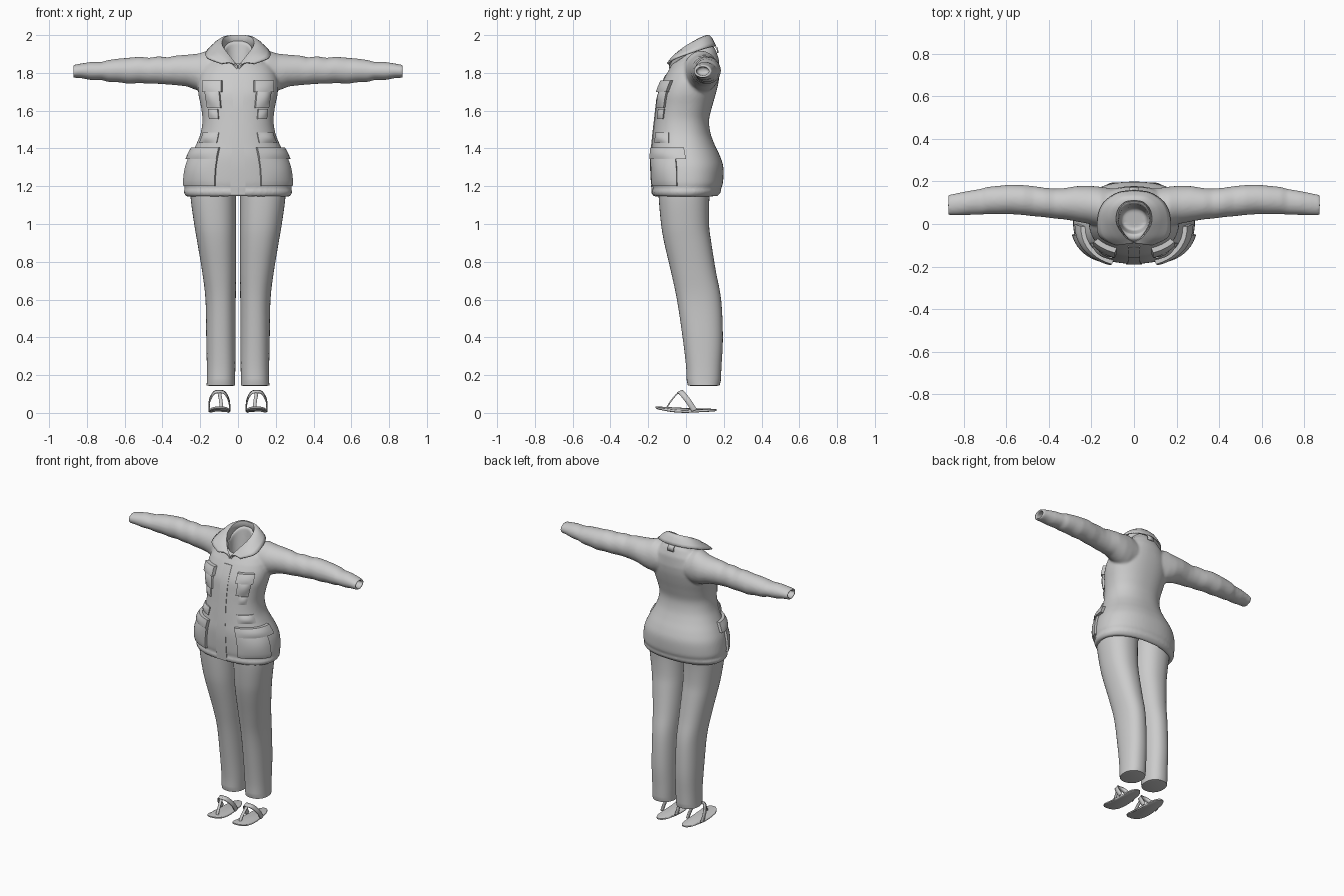
import bpy, bmesh, math
from mathutils import Vector

if "Cube" in bpy.data.objects:
    bpy.data.objects.remove(bpy.data.objects["Cube"])

cloth = bpy.data.materials.new("grey cloth")
cloth.diffuse_color = (0.6, 0.6, 0.6, 1)
cloth.use_nodes = True
cloth.node_tree.nodes["Principled BSDF"].inputs["Base Color"].default_value = cloth.diffuse_color


def make(name, bm, mirror=False, thick=0, angle=50):
    bmesh.ops.recalc_face_normals(bm, faces=bm.faces)
    me = bpy.data.meshes.new(name)
    bm.to_mesh(me)
    bm.free()
    ob = bpy.data.objects.new(name, me)
    bpy.context.collection.objects.link(ob)
    me.materials.append(cloth)
    if thick:
        m = ob.modifiers.new("thickness", 'SOLIDIFY')
        m.thickness, m.offset = thick, 0
    if mirror:
        ob.modifiers.new("mirror", 'MIRROR')
    bpy.context.view_layer.objects.active = ob
    ob.select_set(True)
    bpy.ops.object.shade_smooth_by_angle(angle=math.radians(angle))
    ob.select_set(False)
    return ob


def loft(bm, rings, closed=True, caps=True):
    rows = [[bm.verts.new(p) for p in r] for r in rings]
    n = len(rows[0])
    for a, b in zip(rows, rows[1:]):
        for i in range(n if closed else n - 1):
            j = (i + 1) % n
            bm.faces.new((a[i], a[j], b[j], b[i]))
    if caps:
        bm.faces.new(rows[0])
        bm.faces.new(rows[-1])


def spow(v, e):
    return math.copysign(abs(v) ** e, v)


def oval(a, n):
    return spow(math.cos(a), 2 / n), spow(math.sin(a), 2 / n)


def curve(pts, steps):
    """Catmull-Rom through tuples of any length."""
    out = []
    for i in range(len(pts) - 1):
        p0, p1, p2, p3 = (pts[max(0, min(len(pts) - 1, i + k))] for k in (-1, 0, 1, 2))
        for s in range(steps):
            t = s / steps
            out.append(tuple(0.5 * (2 * b + (c - a) * t + (2 * a - 5 * b + 4 * c - d) * t * t
                                    + (3 * b - a - 3 * c + d) * t ** 3)
                             for a, b, c, d in zip(p0, p1, p2, p3)))
    return out + [tuple(pts[-1])]


# Jacket body: z, half width, front y, back y
BODY = [(1.145, .275, -.172, .165), (1.17, .288, -.182, .185), (1.19, .281, -.176, .186),
        (1.22, .286, -.182, .196), (1.30, .275, -.186, .198), (1.36, .252, -.186, .18),
        (1.42, .222, -.18, .152), (1.48, .198, -.174, .13), (1.55, .188, -.166, .122),
        (1.62, .196, -.158, .138), (1.69, .21, -.148, .158), (1.75, .212, -.125, .172),
        (1.80, .20, -.1, .178)]
BODY = curve(BODY, 4)


def body_point(z, a, off=0.0):
    for r, s in zip(BODY, BODY[1:]):
        if z <= s[0]:
            break
    t = max(0, min(1, (z - r[0]) / (s[0] - r[0])))
    w, f, b = (r[k] + (s[k] - r[k]) * t for k in (1, 2, 3))
    c, sn = oval(a, 2.25)
    p = Vector((w * c, (f + b) / 2 + (b - f) / 2 * sn, z))
    return p + Vector((math.cos(a), math.sin(a), 0)) * off


def tilted(hw, yf, yb, zf, zb, n=64):
    out = []
    for i in range(n):
        c, s = oval(2 * math.pi * i / n, 2.1)
        t = (s + 1) / 2
        out.append((hw * c, yf + (yb - yf) * t, zf + (zb - zf) * t))
    return out


# Jacket: hollow hem, body, neck rim and neck hole
bm = bmesh.new()
rings = [tilted(.24, -.14, .15, 1.23, 1.23), tilted(.255, -.155, .15, 1.145, 1.145)]
rings += [[body_point(r[0], 2 * math.pi * i / 64) for i in range(64)] for r in BODY]
rings += [tilted(*r) for r in ((.178, -.085, .175, 1.825, 1.87), (.14, -.078, .158, 1.84, 1.92),
                               (.105, -.076, .138, 1.845, 1.95), (.088, -.068, .115, 1.85, 1.975),
                               (.072, -.048, .095, 1.85, 1.965), (.06, -.03, .075, 1.76, 1.78))]
loft(bm, rings)
# Sleeves with open cuffs: x, low z, high z, front y, back y
ARM = [(.09, 1.70, 1.90, -.02, .165), (.16, 1.69, 1.918, -.015, .175), (.21, 1.705, 1.902, 0, .18),
       (.27, 1.728, 1.896, .012, .178), (.33, 1.735, 1.892, .022, .168), (.37, 1.738, 1.882, .025, .166),
       (.42, 1.742, 1.888, .032, .17), (.47, 1.742, 1.88, .036, .178), (.52, 1.746, 1.886, .042, .183),
       (.58, 1.742, 1.88, .046, .185), (.63, 1.75, 1.876, .046, .18), (.69, 1.752, 1.868, .046, .174),
       (.72, 1.762, 1.858, .044, .165), (.78, 1.762, 1.858, .042, .155), (.83, 1.772, 1.85, .04, .145),
       (.873, 1.774, 1.842, .04, .136), (.872, 1.786, 1.83, .054, .122), (.82, 1.788, 1.834, .056, .125)]
for side in (1, -1):
    loft(bm, [[(side * x, (f + b) / 2 + (b - f) / 2 * math.cos(a), (lo + hi) / 2 + (hi - lo) / 2 * math.sin(a))
               for a in (2 * math.pi * i / 32 for i in range(32))] for x, lo, hi, f, b in ARM])
jacket = make("jacket", bm)
m = jacket.modifiers.new("fuse", 'REMESH')
m.mode, m.voxel_size, m.use_smooth_shade = 'VOXEL', 0.008, True
m = jacket.modifiers.new("soften", 'SMOOTH')
m.factor, m.iterations = 0.5, 6


# Panels that follow the jacket surface
def panel(name, x0, x1, z0, z1, off, bulge=0.0, mirror=True, n=10):
    def angle_at(x, z):
        best = min(range(91), key=lambda k: abs(body_point(z, -math.pi * k / 90).x - x))
        return -math.pi * best / 90
    zm = (z0 + z1) / 2
    a0, a1 = angle_at(x0, zm), angle_at(x1, zm)
    steps = [0] + [k / n for k in range(n + 1)] + [1]
    rows = []
    for j, v in enumerate(steps):
        row = []
        for i, u in enumerate(steps):
            edge = i in (0, n + 2) or j in (0, n + 2)
            o = -.012 if edge else off + bulge * math.sin(math.pi * u) * math.sin(math.pi * v)
            row.append(body_point(z0 + (z1 - z0) * v, a0 + (a1 - a0) * u, o))
        rows.append(row)
    bm = bmesh.new()
    loft(bm, rows, closed=False, caps=False)
    make(name, bm, mirror)


panel("chest_pocket", .09, .165, 1.615, 1.735, .014, .012)
panel("chest_pocket_flap", .082, .17, 1.70, 1.76, .024, .004)
panel("chest_pocket_tab", .10, .15, 1.555, 1.61, .008, .006)
panel("waist_pocket", .105, .19, 1.43, 1.485, .006, .01)
panel("hip_pocket", .115, .272, 1.2, 1.36, .014, .008)
panel("hip_pocket_flap", .1, .245, 1.345, 1.405, .02, .006)
panel("front_placket", -.03, .03, 1.155, 1.79, .004, 0, False)

# Collar: folded strip from neckline to outer edge, right half mirrored
inner = curve([(.004, -.088, 1.835), (.045, -.06, 1.885), (.084, .0, 1.94), (.08, .065, 1.978),
               (.045, .105, 1.995), (0, .113, 1.998)], 5)
outer = curve([(.085, -.098, 1.848), (.162, -.055, 1.878), (.168, .03, 1.908), (.14, .1, 1.93),
               (.075, .145, 1.94), (0, .155, 1.942)], 5)
rows = []
for t, lift in ((0, 0), (.2, .01), (.5, .014), (.8, .007), (1, 0)):
    rows.append([Vector(a).lerp(Vector(b), t) + Vector((0, 0, lift)) for a, b in zip(inner, outer)])
stand = [Vector((p[0] * .9, p[1] * .9 + .004, p[2] - .06)) for p in inner]
bm = bmesh.new()
loft(bm, [stand] + rows, closed=False, caps=False)
make("collar", bm, True, .009, 60)

# Hanger loop at the back of the collar
bm = bmesh.new()
loft(bm, [[(x, .15, 1.945), (x, .166, 1.93), (x, .168, 1.905)] for x in (-.022, .022)], False, False)
make("collar_loop", bm, False, .008)

# Trouser leg: z, inner x, outer x, front y, back y
LEG = [(.142, .03, .15, .03, .16), (.146, .016, .166, .01, .178), (.17, .016, .165, .004, .184),
       (.25, .014, .165, .0, .188), (.4, .013, .168, -.018, .195), (.6, .012, .172, -.048, .186),
       (.75, .01, .19, -.08, .158), (.9, .01, .215, -.115, .134), (1.0, .01, .232, -.132, .122),
       (1.15, .01, .252, -.145, .125), (1.25, .006, .25, -.145, .145)]
bm = bmesh.new()
rings = []
for z, xi, xo, f, b in LEG[:2] + curve(LEG[2:], 4):
    rings.append([((xi + xo) / 2 + (xo - xi) / 2 * c, (f + b) / 2 + (b - f) / 2 * s, z)
                  for c, s in (oval(2 * math.pi * i / 40, 2.25) for i in range(40))])
loft(bm, rings)
make("trouser_leg", bm, True)

# Sandal sole: outline lofted upward with a lifted toe
bm = bmesh.new()
rings = []
for h, k in ((0, .93), (.003, 1), (.011, 1), (.014, .95)):
    ring = []
    for i in range(40):
        a = 2 * math.pi * i / 40
        c, s = oval(a, 2.5)
        y = .162 * s * k
        width = .052 - .06 * y + (.004 if abs(y) > .1 else 0)
        lift = .022 * max(0, -y / .16) ** 2 + .008 * max(0, y / .16)
        ring.append((.097 + width * c * k, y, h + lift))
    rings.append(ring)
loft(bm, rings)
make("sandal_sole", bm, True)


# Sandal straps: flat ribbons along a path
def strap(name, pts, width):
    path = curve(pts, 6)
    bm = bmesh.new()
    loft(bm, [[(x + wx * s, y + wy * s, z + wz * s) for x, y, z in path]
              for s in (-1, 1) for wx, wy, wz in (width,)], False, False)
    make(name, bm, True, .007)


strap("sandal_arch_strap", [(.043, .045, .012), (.048, .01, .065), (.07, -.022, .105), (.1, -.032, .113),
                            (.128, -.022, .105), (.15, .01, .065), (.153, .045, .012)], (0, .014, .006))
strap("sandal_toe_strap", [(.088, -.105, .02), (.09, -.085, .055), (.096, -.055, .093),
                           (.1, -.03, .114)], (.009, 0, 0))
